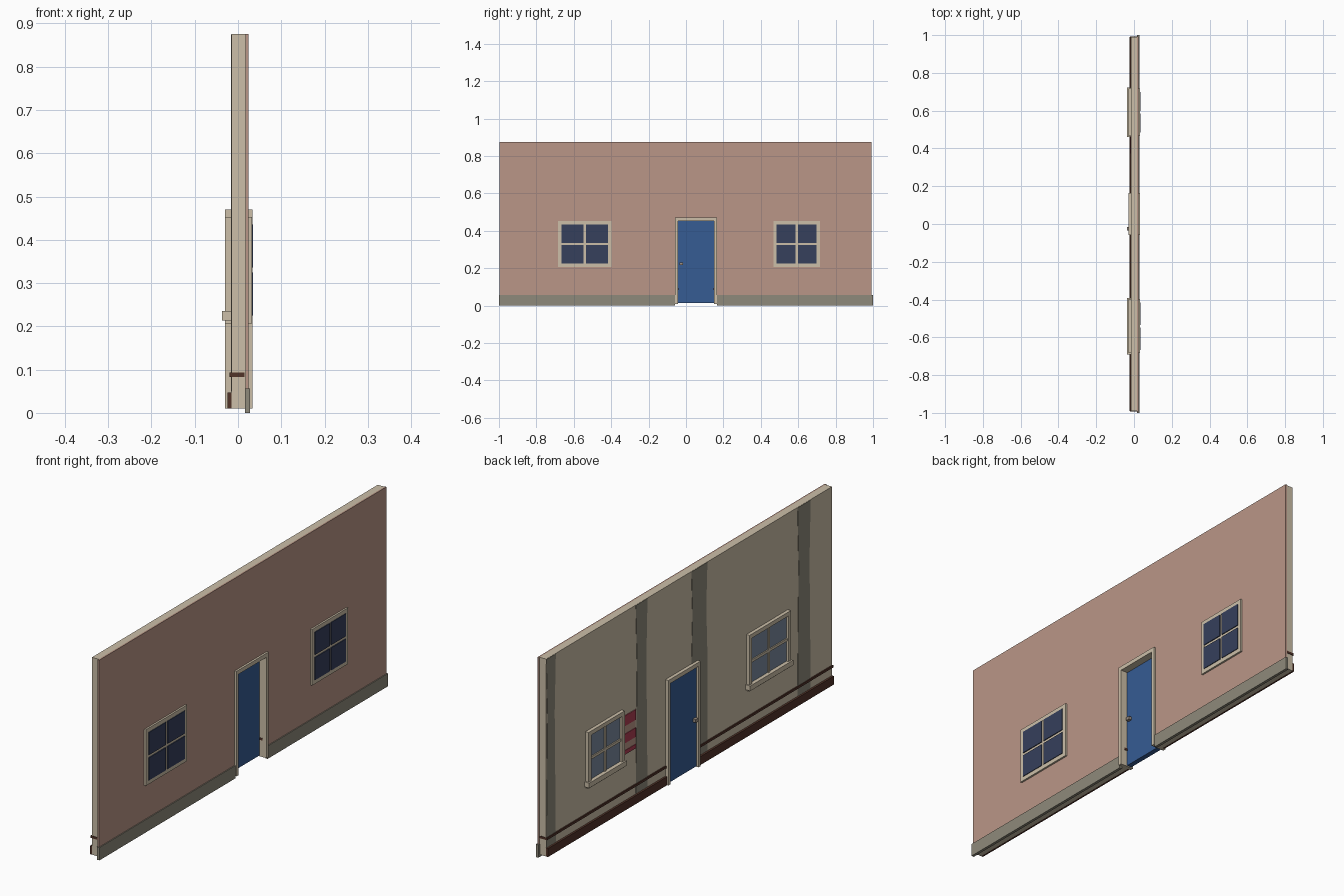
import bpy, bmesh

if "Cube" in bpy.data.objects:
    bpy.data.objects.remove(bpy.data.objects["Cube"])


def mat(name, r, g, b):
    lin = lambda c: c / 12.92 if c <= 0.04045 else ((c + 0.055) / 1.055) ** 2.4
    m = bpy.data.materials.new(name)
    m.diffuse_color = (lin(r), lin(g), lin(b), 1)
    m.use_nodes = True
    m.node_tree.nodes["Principled BSDF"].inputs["Base Color"].default_value = m.diffuse_color
    return m


CREAM = mat("cream", 0.80, 0.75, 0.66)
PINK = mat("dusty_pink", 0.73, 0.59, 0.53)
GREY = mat("warm_grey", 0.56, 0.54, 0.48)
BLUE = mat("door_blue", 0.21, 0.36, 0.58)
GLASS = mat("dark_glass", 0.21, 0.25, 0.36)
PALE = mat("pale_glass", 0.48, 0.54, 0.62)
BROWN = mat("dark_brown", 0.32, 0.20, 0.16)
RED = mat("crimson", 0.68, 0.24, 0.32)
METAL = mat("handle_metal", 0.62, 0.57, 0.52)


def prism(name, pts, x0, x1, material):
    """Extrude a (y, z) outline from x0 to x1."""
    bm = bmesh.new()
    face = bm.faces.new([bm.verts.new((x0, y, z)) for y, z in pts])
    ext = bmesh.ops.extrude_face_region(bm, geom=[face])
    for v in ext["geom"]:
        if isinstance(v, bmesh.types.BMVert):
            v.co.x = x1
    bmesh.ops.recalc_face_normals(bm, faces=bm.faces)
    me = bpy.data.meshes.new(name)
    bm.to_mesh(me)
    bm.free()
    me.materials.append(material)
    ob = bpy.data.objects.new(name, me)
    bpy.context.collection.objects.link(ob)
    return ob


def box(name, x0, x1, y0, y1, z0, z1, material):
    return prism(name, [(y0, z0), (y1, z0), (y1, z1), (y0, z1)], x0, x1, material)


def arch(name, y0, y1, z0, z1, d0, d1, dz, x0, x1, material):
    """Slab with a doorway notch cut from its bottom edge."""
    return prism(name, [(y0, z0), (d0, z0), (d0, dz), (d1, dz), (d1, z0),
                        (y1, z0), (y1, z1), (y0, z1)], x0, x1, material)


# Wall core and outer skin, both open at the doorway
D0, D1 = -0.058, 0.165
arch("wall_core", -0.99, 0.99, 0.01, 0.875, D0 + 0.006, D1 - 0.006, 0.46, -0.015, 0.017, CREAM)
arch("outer_skin", -0.996, 0.993, 0.05, 0.875, D0 + 0.006, D1 - 0.006, 0.46, 0.017, 0.024, PINK)

# Door surround, door leaf and handles
arch("door_frame", D0, D1, 0.01, 0.47, D0 + 0.015, D1 - 0.015, 0.452, -0.030, 0.033, CREAM)
box("door_leaf", -0.022, 0.0, -0.043, 0.150, 0.014, 0.452, BLUE)
for side, xa, xb in (("inner", -0.036, -0.022), ("outer", 0.0, 0.014)):
    box(side + "_door_handle", xa, xb, -0.034, -0.016, 0.217, 0.231, METAL)

# Plinth outside; skirting and rail inside, one run each side of the door
for side, a, b in (("left", -1.0, D0), ("right", D1, 1.0)):
    box(side + "_plinth", 0.016, 0.028, a, b, 0.0, 0.056, GREY)
    a, b = max(a, -0.99), min(b, 0.99)
    box(side + "_skirting", -0.024, -0.015, a, b, 0.01, 0.047, BROWN)
    ra = a - 0.002 if side == "left" else a - 0.017
    rb = b + 0.017 if side == "left" else b + 0.002
    box(side + "_wall_rail", -0.020, 0.015, ra, rb, 0.083, 0.093, BROWN)


def window(name, y0, y1):
    z0, z1, t, m = 0.207, 0.453, 0.018, 0.006
    yc, zc = (y0 + y1) / 2, (z0 + z1) / 2
    # outer and inner frames, four bars each
    for part, xa, xb in (("outer", 0.022, 0.032), ("inner", -0.030, -0.014)):
        box(f"{name}_{part}_top", xa, xb, y0, y1, z1 - t, z1, CREAM)
        box(f"{name}_{part}_bottom", xa, xb, y0, y1, z0, z0 + t, CREAM)
        box(f"{name}_{part}_jamb_a", xa, xb, y0, y0 + t, z0 + t, z1 - t, CREAM)
        box(f"{name}_{part}_jamb_b", xa, xb, y1 - t, y1, z0 + t, z1 - t, CREAM)
    # backing that forms the outside glazing bars, with four dark panes
    box(name + "_outer_bars", 0.022, 0.031, y0 + t, y1 - t, z0 + t, z1 - t, CREAM)
    for ya, yb in ((y0 + t, yc - m), (yc + m, y1 - t)):
        for za, zb in ((z0 + t, zc - m), (zc + m, z1 - t)):
            box(name + "_outer_pane", 0.029, 0.035, ya, yb, za, zb, GLASS)
    # inside glass, glazing bars and sill
    box(name + "_inner_glass", -0.020, -0.014, y0 + t, y1 - t, z0 + t, z1 - t, PALE)
    box(name + "_inner_upright", -0.025, -0.019, yc - m, yc + m, z0 + t, z1 - t, CREAM)
    box(name + "_inner_crossbar", -0.025, -0.019, y0 + t, y1 - t, zc - m, zc + m, CREAM)
    box(name + "_sill", -0.037, -0.014, y0 - 0.006, y1 + 0.006, 0.213, 0.235, CREAM)


window("left_window", -0.684, -0.398)
window("right_window", 0.467, 0.717)

# Bare vertical strips on the inner face, with slightly ragged edges
for i, (y0, y1) in enumerate(((0.925, 0.99), (0.29, 0.37), (-0.125, -0.015), (-0.84, -0.75))):
    j = 0.008
    bottom = 0.05 if i != 2 else 0.47
    zm = 0.62 if i != 2 else 0.68
    prism(f"bare_strip_{i + 1}", [(y0, bottom), (y1, bottom), (y1 - j, zm), (y1, 0.874),
                                  (y0, 0.874), (y0 + j, zm)], -0.0165, -0.0148, GREY)
# lower part of the strip beside the door
box("bare_strip_beside_door", -0.0165, -0.0148, -0.125, D0, 0.05, 0.47, GREY)

# Striped panel beside the window
box("panel_back", -0.0165, -0.0148, 0.372, 0.467, 0.25, 0.42, PINK)
for za, zb in ((0.375, 0.42), (0.30, 0.34), (0.25, 0.268)):
    box("panel_stripe", -0.0185, -0.0148, 0.372, 0.467, za, zb, RED)
